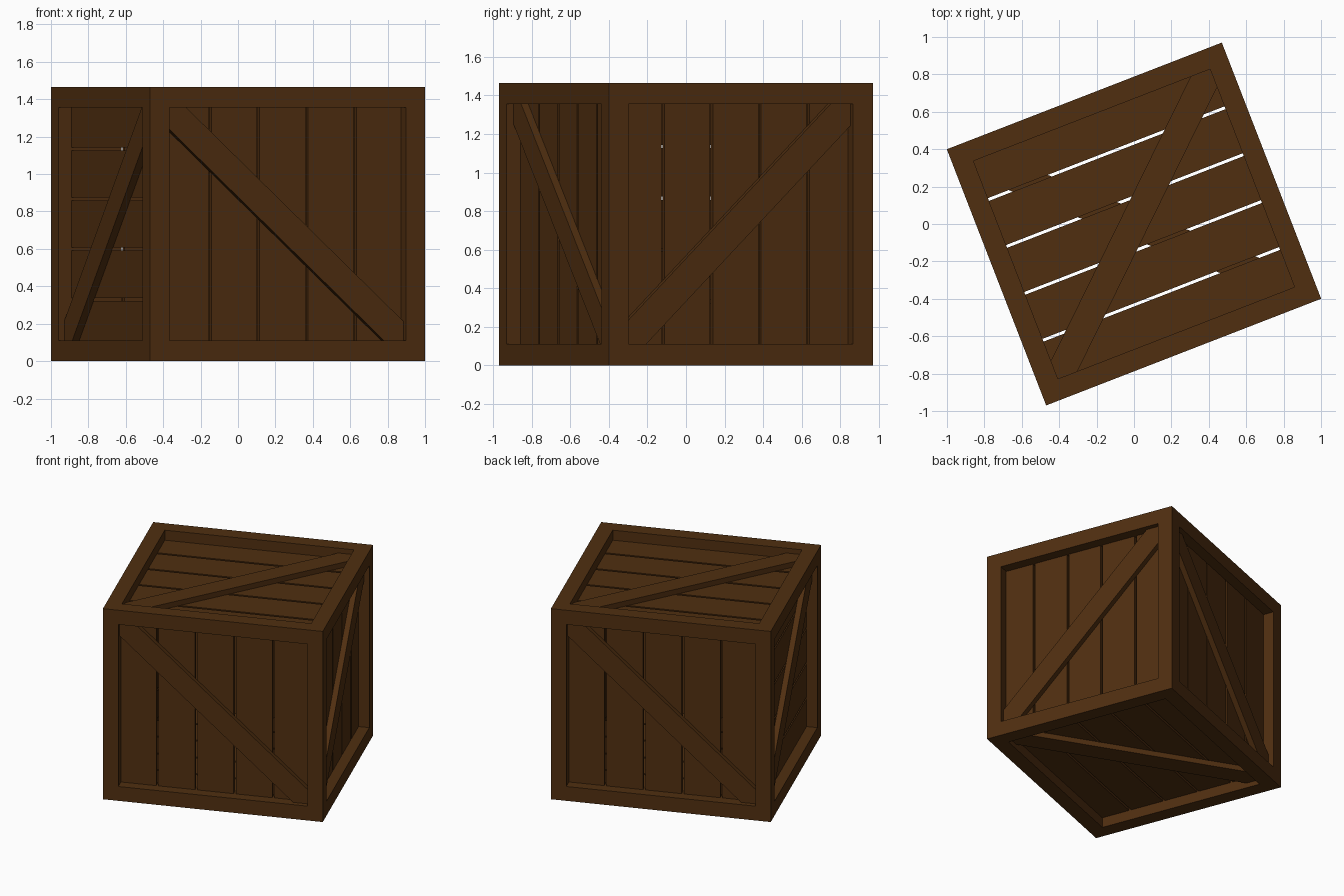
import bpy, bmesh
from math import radians
from mathutils import Vector

cube = bpy.data.objects.get("Cube")
if cube:
    bpy.data.objects.remove(cube)

HALF = Vector((0.7885, 0.7345, 0.7325))   # half size of the crate
BEAM = 0.11                               # frame beam width
TURN = radians(21.2)
PLANK_TOP, PLANK_BOTTOM = 0.077, 0.108    # depths below the outer face
BRACE_TOP = 0.037
GAP = 0.016

wood = bpy.data.materials.new("dark_brown_wood")
wood.use_nodes = True
colour = (0.08, 0.028, 0.0052, 1)
wood.diffuse_color = colour
wood.node_tree.nodes["Principled BSDF"].inputs["Base Color"].default_value = colour


def finish(name, bm):
    bmesh.ops.recalc_face_normals(bm, faces=bm.faces)
    mesh = bpy.data.meshes.new(name)
    bm.to_mesh(mesh)
    bm.free()
    mesh.materials.append(wood)
    ob = bpy.data.objects.new(name, mesh)
    ob.location.z = HALF.z
    ob.rotation_euler.z = TURN
    bpy.context.collection.objects.link(ob)


def prism(bm, outline, direction):
    """Extrude a flat outline along a direction."""
    face = bm.faces.new([bm.verts.new(p) for p in outline])
    new = bmesh.ops.extrude_face_region(bm, geom=[face])["geom"]
    bmesh.ops.translate(bm, vec=direction,
                        verts=[v for v in new if isinstance(v, bmesh.types.BMVert)])


def box(bm, lo, hi):
    outline = [Vector((x, y, lo.z)) for x, y in
               ((lo.x, lo.y), (hi.x, lo.y), (hi.x, hi.y), (lo.x, hi.y))]
    prism(bm, outline, Vector((0, 0, hi.z - lo.z)))


# Frame: posts run full height, rails butt between them
bm = bmesh.new()
for axis, others in ((2, (0, 1)), (0, (1, 2)), (1, (0, 2))):
    for i in (-1, 1):
        for j in (-1, 1):
            centre, half = Vector(), Vector()
            half[axis] = HALF[axis] - (0 if axis == 2 else BEAM)
            for k, sign in zip(others, (i, j)):
                centre[k] = sign * (HALF[k] - BEAM / 2)
                half[k] = BEAM / 2
            box(bm, centre - half, centre + half)
finish("frame", bm)

X, Y, Z = Vector((1, 0, 0)), Vector((0, 1, 0)), Vector((0, 0, 1))


def extent(v):
    return abs(v.dot(HALF))


def panel(name, across, up, rising, upright):
    """Five planks and a corner-to-corner brace on one face."""
    normal = across.cross(up)
    outer = normal * extent(normal)
    p, q = extent(across) - BEAM, extent(up) - BEAM

    # Planks, tucked slightly into the frame
    run, step = (up, across) if upright else (across, up)
    length = extent(run) - 0.06
    width = extent(step) - (0.095 if abs(step.x) else 0.062)
    pitch = 2 * width / 5
    bm = bmesh.new()
    for i in range(5):
        a = -width + i * pitch + GAP / 2
        b = a + pitch - GAP
        base = outer - normal * PLANK_TOP
        outline = [base + run * r + step * s for r, s in
                   ((-length, a), (length, a), (length, b), (-length, b))]
        prism(bm, outline, normal * (PLANK_TOP - PLANK_BOTTOM))
    finish(name + "_planks", bm)

    # Diagonal brace, trimmed to the opening
    h = 0.112
    k = h * q / p
    bm = bmesh.new()
    half_outline = [(-p, k - q), (-p, -q), (h - p, -q)]
    points = half_outline + [(-s, -t) for s, t in half_outline]
    base = outer - normal * BRACE_TOP
    prism(bm, [base + across * s * rising + up * t for s, t in points],
          normal * (BRACE_TOP - PLANK_TOP))
    finish(name + "_brace", bm)


panel("front", X, Z, -1, True)
panel("left", Y, Z, 1, True)
panel("back", -X, Z, -1, True)
panel("right", -Y, Z, 1, False)
panel("top", X, Y, 1, False)
panel("bottom", X, -Y, 1, False)
